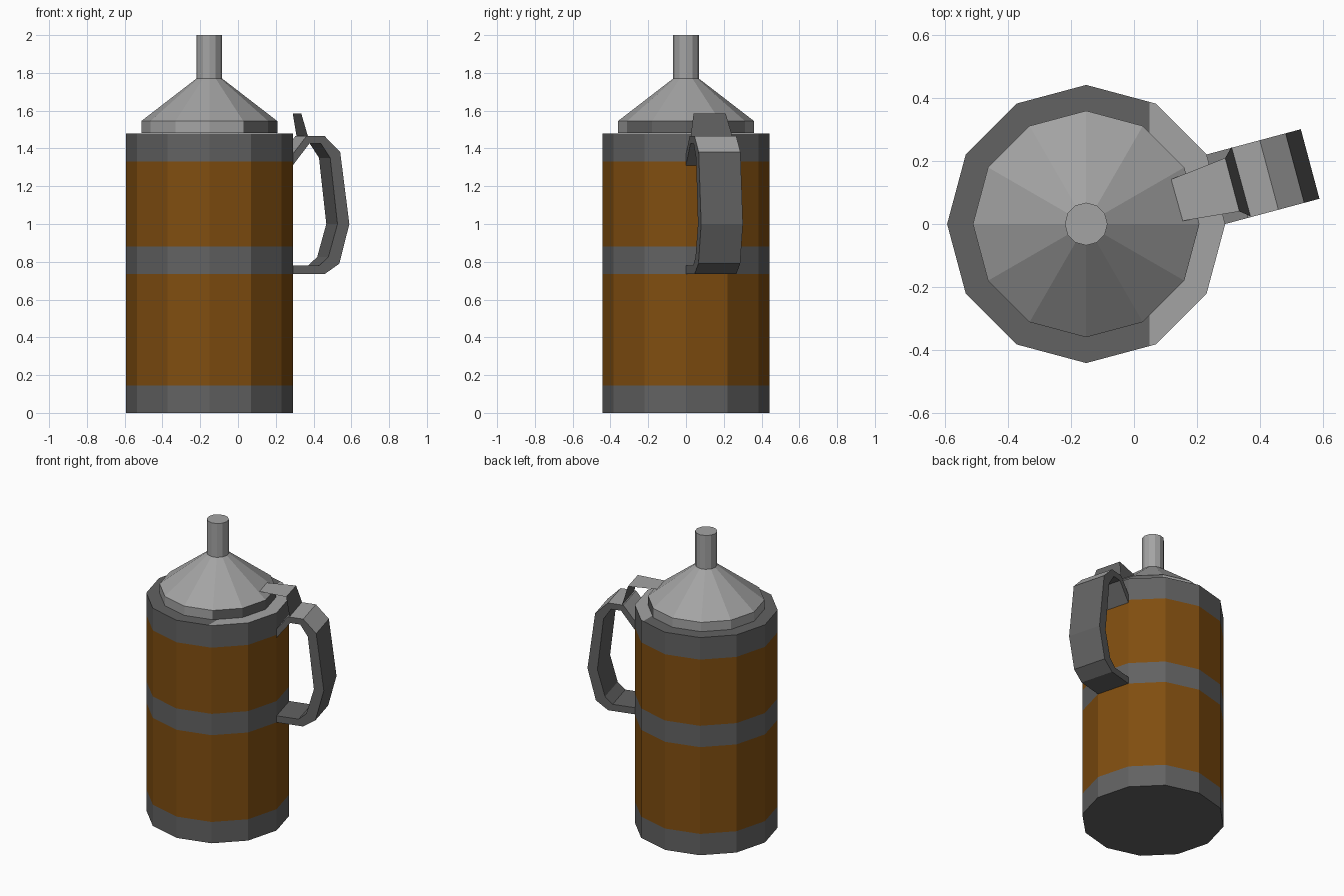
import bpy, bmesh, math
from mathutils import Vector

if "Cube" in bpy.data.objects:
    bpy.data.objects.remove(bpy.data.objects["Cube"])

CX, SIDES = -0.152, 12


def mat(name, rgb):
    m = bpy.data.materials.new(name)
    m.diffuse_color = (*rgb, 1)
    m.use_nodes = True
    m.node_tree.nodes["Principled BSDF"].inputs["Base Color"].default_value = m.diffuse_color
    return m


wood = mat("brown wood", (0.216, 0.075, 0.005))
dark = mat("dark metal", (0.122, 0.122, 0.122))
light = mat("light metal", (0.37, 0.37, 0.37))


def finish(bm, name, mats, fix=True):
    if fix:
        bmesh.ops.recalc_face_normals(bm, faces=bm.faces[:])
    me = bpy.data.meshes.new(name)
    bm.to_mesh(me)
    bm.free()
    for m in mats:
        me.materials.append(m)
    ob = bpy.data.objects.new(name, me)
    bpy.context.collection.objects.link(ob)


def lathe(profile):
    """Twelve-sided solid from (radius, z, material) rows, capped at both ends."""
    bm = bmesh.new()
    rings = []
    for r, z, _ in profile:
        rings.append([bm.verts.new((CX + r * math.cos(math.tau * i / SIDES),
                                    r * math.sin(math.tau * i / SIDES), z))
                      for i in range(SIDES)])
    for k in range(len(rings) - 1):
        a, b = rings[k], rings[k + 1]
        for i in range(SIDES):
            j = (i + 1) % SIDES
            bm.faces.new((a[i], a[j], b[j], b[i])).material_index = profile[k][2]
    bm.faces.new(rings[0][::-1]).material_index = profile[0][2]
    top = bm.faces.new(rings[-1])
    top.material_index = profile[-1][2]
    return bm, top


# Body with flush metal bands; the handle side of the rim is lighter
R = 0.442
bm, top = lathe([(R, 0, 1), (R, 0.145, 0), (R, 0.735, 1), (R, 0.88, 0),
                 (R, 1.33, 1), (R, 1.48, 1)])
bmesh.ops.bisect_plane(bm, geom=[top] + top.edges[:] + top.verts[:],
                       plane_co=(0.05, 0, 0), plane_no=(1, 0, 0))
for f in bm.faces:
    f.normal_update()
    if f.normal.z > 0.9 and f.calc_center_median().x > 0.05:
        f.material_index = 2
finish(bm, "body", [wood, dark, light])

# Conical lid with spout; its rim is dark on the handle side
bm, _ = lathe([(0.36, 1.482, 0), (0.36, 1.545, 0), (0.068, 1.77, 0), (0.068, 2.0, 0)])
for f in bm.faces:
    c = f.calc_center_median()
    if 1.49 < c.z < 1.54 and c.x > 0.03:
        f.material_index = 1
finish(bm, "lid", [light, dark])

# Handle frame: u runs outward from the body facet, v across it
ang = math.radians(15)
U = Vector((math.cos(ang), math.sin(ang), 0))
V = Vector((-math.sin(ang), math.cos(ang), 0))
O = Vector((CX, 0, 0)) + U * R * math.cos(ang)
H = R * math.sin(ang)


def at(u, v, z):
    return O + U * u + V * v + Vector((0, 0, z))


# Handle: loop of matching outer and inner points
outer = [(0, .735), (.175, .735), (.255, .79), (.31, 1.0), (.26, 1.38),
         (.175, 1.465), (.075, 1.465), (0, 1.37)]
inner = [(0, .78), (.145, .78), (.195, .825), (.245, 1.0), (.205, 1.35),
         (.155, 1.425), (.09, 1.425), (0, 1.31)]
bm = bmesh.new()
secs = [[bm.verts.new(at(o[0], -H, o[1])), bm.verts.new(at(o[0], H, o[1])),
         bm.verts.new(at(i[0], H, i[1])), bm.verts.new(at(i[0], -H, i[1]))]
        for o, i in zip(outer, inner)]
for k in range(len(secs) - 1):
    a, b = secs[k], secs[k + 1]
    for i in range(4):
        j = (i + 1) % 4
        f = bm.faces.new((a[i], a[j], b[j], b[i]))
        f.material_index = 1 if i == 0 and k >= 4 else 0
bm.faces.new(secs[0])
bm.faces.new(secs[-1][::-1])
finish(bm, "handle", [dark, light])

# Thumb tab: thin sheet rising from the handle and running into the lid
rows = [((.37, .025), (.31, .245), 1.465), ((.335, .04), (.29, .21), 1.585),
        ((.155, .01), (.118, .142), 1.585)]
bm = bmesh.new()
pairs = [(bm.verts.new((*n, z)), bm.verts.new((*f, z))) for n, f, z in rows]
for k, (a, b) in enumerate(zip(pairs, pairs[1:])):
    bm.faces.new((a[0], a[1], b[1], b[0])).material_index = k
finish(bm, "thumb_tab", [dark, light], fix=False)
